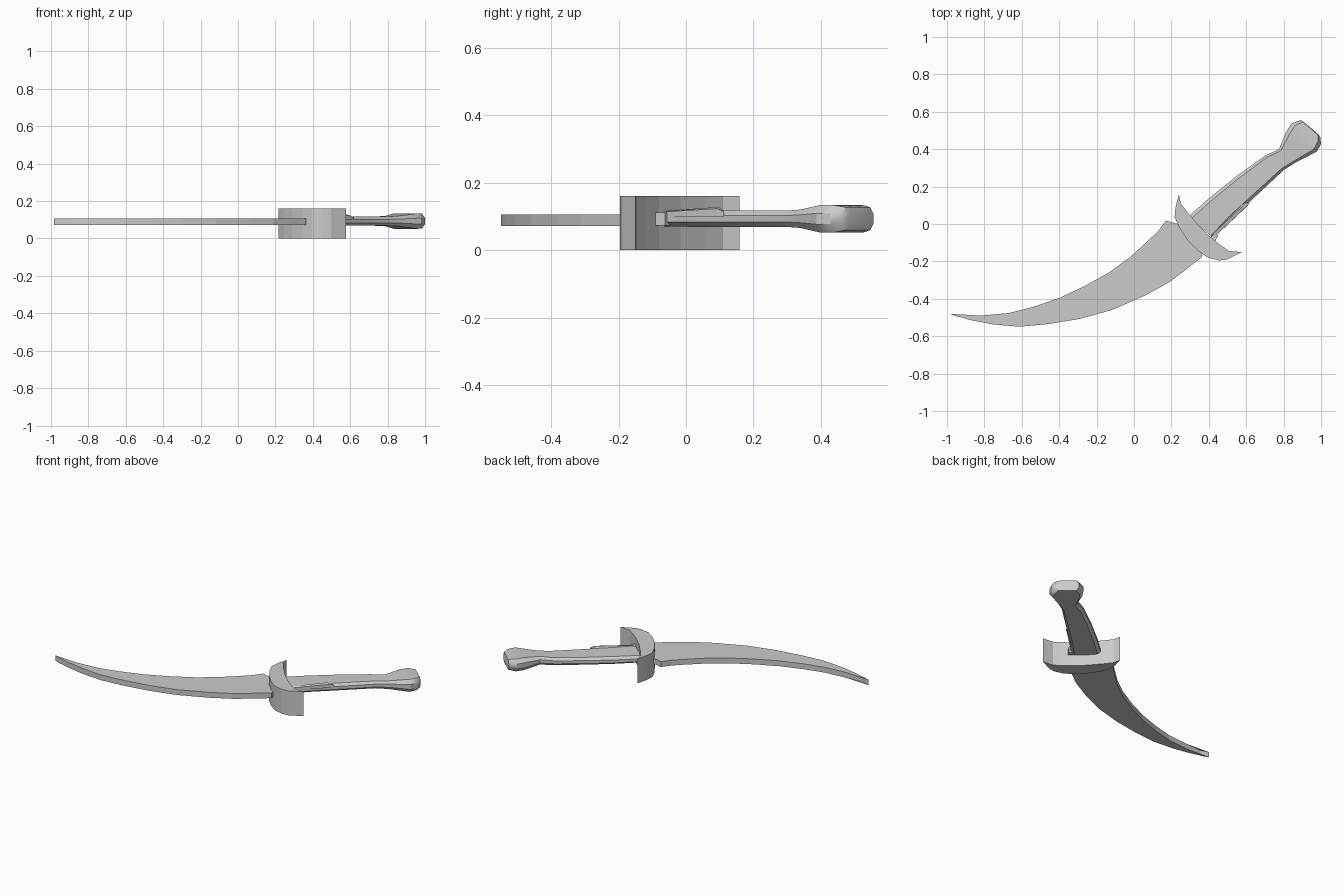
import bpy, bmesh
from mathutils import Vector


def finish(name, bm, smooth=None):
    bmesh.ops.recalc_face_normals(bm, faces=bm.faces)
    mesh = bpy.data.meshes.new(name)
    bm.to_mesh(mesh)
    bm.free()
    obj = bpy.data.objects.new(name, mesh)
    bpy.context.collection.objects.link(obj)
    if smooth:
        bpy.ops.object.select_all(action='DESELECT')
        obj.select_set(True)
        bpy.context.view_layer.objects.active = obj
        bpy.ops.object.shade_smooth_by_angle(angle=smooth)
    return obj


def bridge(name, rings, smooth=None):
    """Skin a list of closed point rings and cap both ends."""
    bm = bmesh.new()
    vs = [[bm.verts.new(p) for p in ring] for ring in rings]
    n = len(vs[0])
    for a, b in zip(vs, vs[1:]):
        for i in range(n):
            j = (i + 1) % n
            bm.faces.new((a[i], a[j], b[j], b[i]))
    bm.faces.new(vs[0][::-1])
    bm.faces.new(vs[-1])
    return finish(name, bm, smooth)


def plate(name, outline, z0, z1):
    return bridge(name, [[(x, y, z) for x, y in outline] for z in (z0, z1)])


# Curved blade: concave back edge, then the cutting edge back to the tip
plate("blade", [
    (-0.985, -0.48), (-0.94, -0.497), (-0.82, -0.49), (-0.67, -0.476),
    (-0.545, -0.445), (-0.40, -0.396), (-0.26, -0.33), (-0.13, -0.257),
    (-0.02, -0.176), (0.075, -0.09), (0.13, -0.037), (0.17, 0.018),
    (0.235, 0.0), (0.29, -0.07), (0.365, -0.145), (0.364, -0.176),
    (0.283, -0.24), (0.19, -0.31), (0.064, -0.38), (-0.118, -0.46),
    (-0.294, -0.508), (-0.46, -0.535), (-0.61, -0.549), (-0.754, -0.537),
    (-0.877, -0.513)], 0.071, 0.106)

# Crescent guard: outer arc, then the inner arc back
plate("guard", [
    (0.24, 0.158), (0.222, 0.09), (0.217, 0.037), (0.246, -0.027),
    (0.289, -0.09), (0.342, -0.144), (0.396, -0.18), (0.455, -0.195),
    (0.497, -0.19), (0.535, -0.171), (0.578, -0.15), (0.54, -0.147),
    (0.508, -0.144), (0.47, -0.118), (0.42, -0.08), (0.353, -0.016),
    (0.289, 0.059), (0.25, 0.11)], 0.0, 0.16)

# Grip and flared pommel: left edge, right edge, half thickness, height
SECTION = [(-1, -0.4), (-0.78, -1), (0.78, -1), (1, -0.4),
           (1, 0.4), (0.78, 1), (-0.78, 1), (-1, 0.4)]
STATIONS = [
    ((0.29, 0.04), (0.425, -0.075), 0.023),
    ((0.40, 0.137), (0.52, 0.027), 0.024),
    ((0.55, 0.257), (0.66, 0.157), 0.024),
    ((0.70, 0.365), (0.80, 0.288), 0.024),
    ((0.775, 0.40), (0.866, 0.33), 0.027),
    ((0.815, 0.495), (0.978, 0.387), 0.041),
    ((0.845, 0.54), (1.0, 0.428), 0.040),
    ((0.893, 0.556), (0.996, 0.464), 0.034),
    ((0.912, 0.542), (0.985, 0.48), 0.022)]
rings = []
for left, right, half in STATIONS:
    mid = (Vector(left) + Vector(right)) / 2
    arm = (Vector(right) - Vector(left)) / 2
    rings.append([(*(mid + arm * s), 0.093 + half * t) for s, t in SECTION])
bridge("handle", rings, smooth=0.6)

# Thin ridge rising along the lower edge of the grip
bridge("grip_ridge", [
    [(0.40, -0.055, 0.11), (0.44, -0.06, 0.10), (0.44, -0.06, 0.114), (0.42, -0.055, 0.117)],
    [(0.56, 0.09, 0.11), (0.602, 0.092, 0.10), (0.60, 0.092, 0.123), (0.58, 0.095, 0.128)],
    [(0.58, 0.11, 0.11), (0.618, 0.112, 0.10), (0.617, 0.112, 0.114), (0.60, 0.112, 0.117)]])

# Small lip where the grip meets the guard
plate("grip_lip", [(0.405, -0.075), (0.43, -0.098), (0.45, -0.062), (0.43, -0.045)],
      0.073, 0.111)
